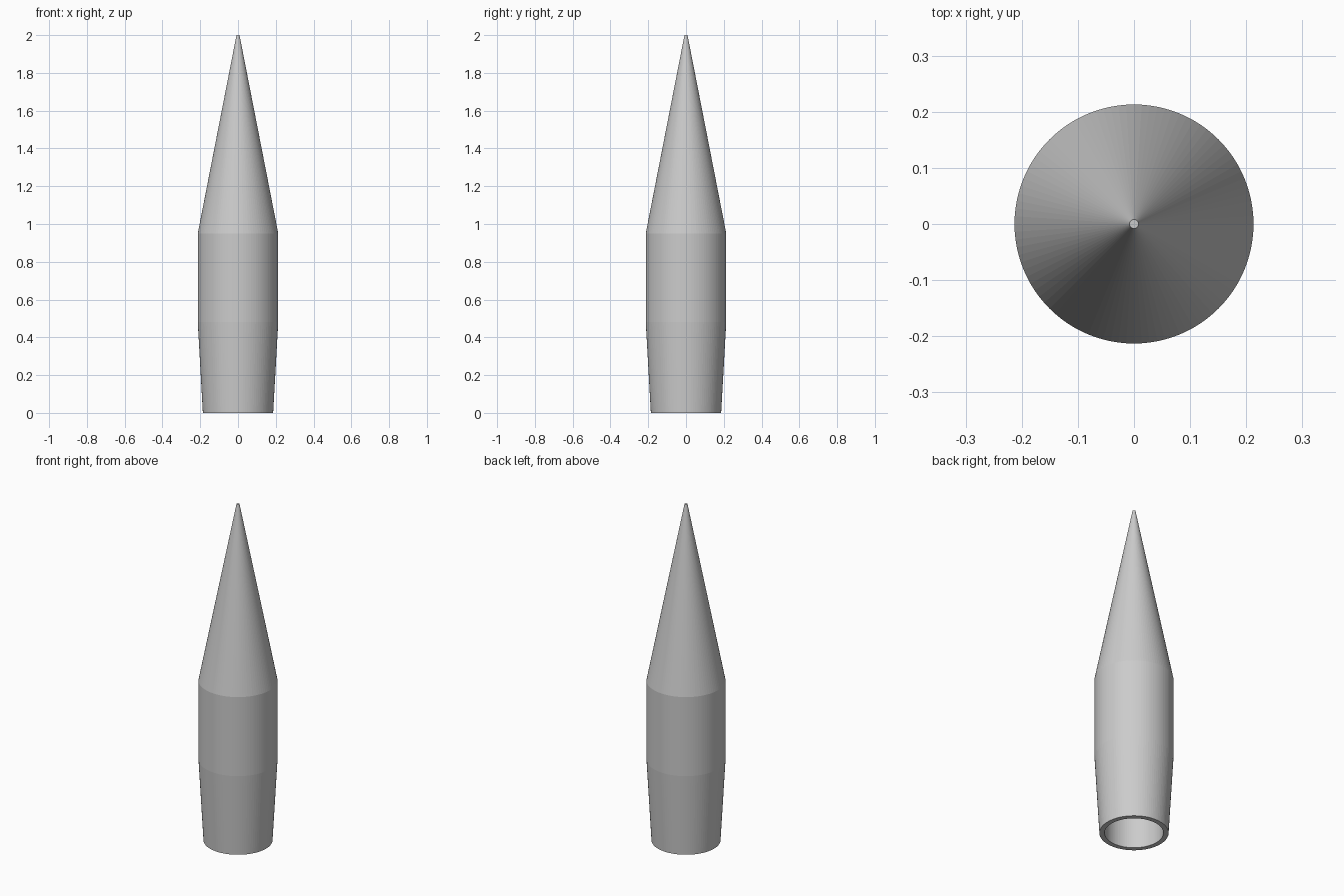
import bpy
import bmesh
import math
from mathutils import Matrix

cube = bpy.data.objects.get("Cube")
if cube:
    bpy.data.objects.remove(cube, do_unlink=True)

SIDES = 96

grey = bpy.data.materials.new("plain grey")
grey.use_nodes = True
colour = (0.6, 0.6, 0.6, 1.0)
grey.diffuse_color = colour
grey.node_tree.nodes["Principled BSDF"].inputs["Base Color"].default_value = colour


def lathe(name, profile):
    """Revolve an (r, z) profile around the z axis with flat facets."""
    bm = bmesh.new()
    verts = [bm.verts.new((r, 0, z)) for r, z in profile]
    edges = [bm.edges.new(pair) for pair in zip(verts, verts[1:])]
    bmesh.ops.spin(bm, geom=verts + edges, cent=(0, 0, 0), axis=(0, 0, 1),
                   angle=math.tau, steps=SIDES, use_duplicate=False)
    bmesh.ops.remove_doubles(bm, verts=bm.verts, dist=1e-5)
    bmesh.ops.recalc_face_normals(bm, faces=bm.faces)
    mesh = bpy.data.meshes.new(name)
    bm.to_mesh(mesh)
    bm.free()
    mesh.materials.append(grey)
    obj = bpy.data.objects.new(name, mesh)
    bpy.context.collection.objects.link(obj)
    return obj


# Hollow body: blunt tip, cone, straight barrel, tapered skirt, rim and bore
lathe("pointed_hollow_body", [
    (0, 2.0), (0.008, 2.0), (0.213, 0.95), (0.213, 0.48), (0.186, 0),
    (0.158, 0), (0.158, 0.95), (0, 0.95),
])
